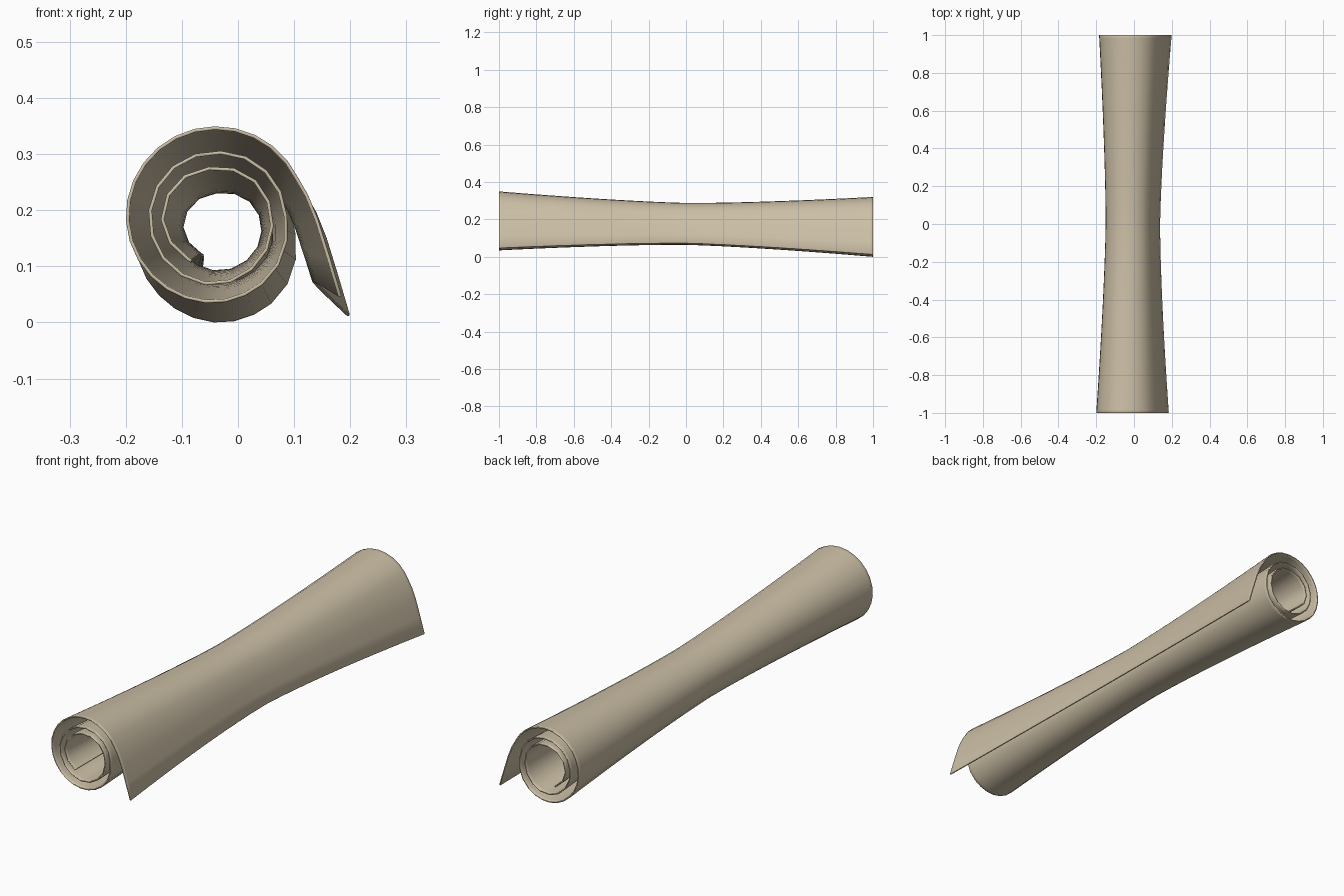
import bpy
import bmesh
import math

if "Cube" in bpy.data.objects:
    bpy.data.objects.remove(bpy.data.objects["Cube"])

CX, CZ = -0.04, 0.19            # centre of the spiral at the front end

# spiral radius (outside face) at key angles, from the flap inwards
KEYS = [(25, .163), (90, .161), (180, .160), (270, .155), (315, .146),
        (360, .128), (405, .123), (450, .117), (540, .120), (630, .124),
        (675, .114), (720, .103), (765, .097), (810, .089), (900, .098), (962, .093)]


def radius(a):
    for (a0, r0), (a1, r1) in zip(KEYS, KEYS[1:]):
        if a <= a1:
            t = (a - a0) / (a1 - a0)
            return r0 + (r1 - r0) * t
    return KEYS[-1][1]


# cross-section: straight flap, then coarse spiral of roughly equal segments
profile = [(.185, .048), (.164, .118), (.143, .185), (.125, .229)]
angle = 25
while angle < 962:
    r = radius(angle)
    profile.append((CX + r * math.cos(math.radians(angle)),
                    CZ + r * math.sin(math.radians(angle))))
    angle += math.degrees((.037 if angle < 300 else .046) / r)
r = radius(962)
profile.append((CX + r * math.cos(math.radians(962)),
                CZ + r * math.sin(math.radians(962))))

# stations along the roll, with tight loops at both ends
stations = [-1, -.985] + [-.9 + .1 * i for i in range(19)] + [.985, 1]

bm = bmesh.new()
rows = []
for y in stations:
    t = abs(y) ** 1.45          # waisted towards the middle
    sx = .75 + .25 * t
    sz = .71 + .29 * t + .015 * max(y, 0)
    dx, dz = .0075 * (1 + y), -.016 * (1 + y)
    rows.append([bm.verts.new(((x + .03) * sx - .03 + dx, y,
                               (z - .1935) * sz + .1935 + dz)) for x, z in profile])
for r0, r1 in zip(rows, rows[1:]):
    for i in range(len(profile) - 1):
        bm.faces.new((r0[i], r1[i], r1[i + 1], r0[i + 1]))
for f in bm.faces:
    f.smooth = True

# stand it on the ground and centre it
low = min(v.co.z for v in bm.verts)
mid = (min(v.co.x for v in bm.verts) + max(v.co.x for v in bm.verts)) / 2
for v in bm.verts:
    v.co.z -= low
    v.co.x -= mid

mesh = bpy.data.meshes.new("rolled_sheet")
bm.to_mesh(mesh)
bm.free()
sheet = bpy.data.objects.new("rolled_sheet", mesh)
bpy.context.collection.objects.link(sheet)

tan = bpy.data.materials.new("warm tan")
tan.diffuse_color = (.60, .52, .38, 1)
tan.use_nodes = True
tan.node_tree.nodes["Principled BSDF"].inputs["Base Color"].default_value = tan.diffuse_color
mesh.materials.append(tan)

# sheet thickness (inwards) and softened edges
solid = sheet.modifiers.new("thickness", 'SOLIDIFY')
solid.thickness = .006
solid.offset = -1
bevel = sheet.modifiers.new("soft_edges", 'BEVEL')
bevel.width = .0015
bevel.segments = 1
bevel.limit_method = 'ANGLE'
bevel.angle_limit = math.radians(60)
